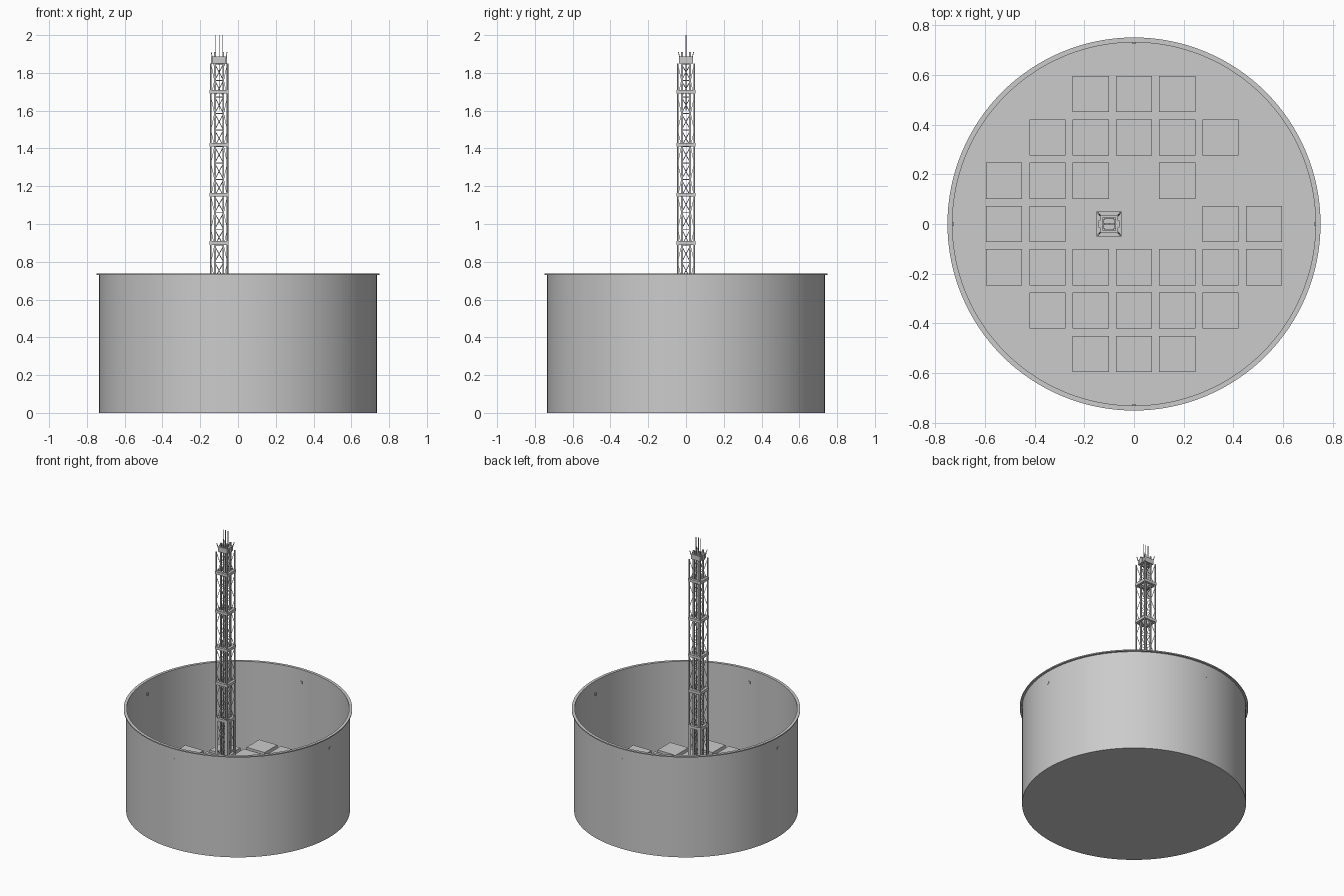
import bpy, bmesh, math
from mathutils import Vector, Matrix

if "Cube" in bpy.data.objects:
    bpy.data.objects.remove(bpy.data.objects["Cube"])

TX = -0.1  # tower centre x


def finish(name, bm, smooth=False):
    bmesh.ops.recalc_face_normals(bm, faces=bm.faces)
    me = bpy.data.meshes.new(name)
    bm.to_mesh(me)
    bm.free()
    ob = bpy.data.objects.new(name, me)
    bpy.context.collection.objects.link(ob)
    if smooth:
        bpy.ops.object.select_all(action='DESELECT')
        ob.select_set(True)
        bpy.context.view_layer.objects.active = ob
        bpy.ops.object.shade_smooth_by_angle(angle=math.radians(30))
    return ob


def box(bm, c, s):
    m = Matrix.Translation(c) @ Matrix.Diagonal((*s, 1))
    bmesh.ops.create_cube(bm, size=1, matrix=m)


def bar(bm, a, b, r, sides=4):
    a, b = Vector(a), Vector(b)
    d = b - a
    m = Matrix.Translation((a + b) / 2) @ d.to_track_quat('Z', 'Y').to_matrix().to_4x4()
    bmesh.ops.create_cone(bm, cap_ends=True, segments=sides, radius1=r, radius2=r,
                          depth=d.length, matrix=m)


def corners(h):
    return [(TX + h * x, h * y) for x, y in ((-1, -1), (1, -1), (1, 1), (-1, 1))]


def square_ring(bm, h, z, w, t):
    # four bars making a square frame with outer half size h
    o = h - w / 2
    for s in (-1, 1):
        box(bm, (TX, s * o, z), (2 * h, w, t))
        box(bm, (TX + s * o, 0, z), (w, 2 * h - 2 * w, t))


# Open tank: revolved wall, floor and flat rim
profile = [(0, 0), (0.735, 0), (0.735, 0.73), (0.75, 0.73), (0.75, 0.738),
           (0.73, 0.738), (0.73, 0.006), (0, 0.006)]
bm = bmesh.new()
vs = [bm.verts.new((r, 0, z)) for r, z in profile]
es = [bm.edges.new(p) for p in zip(vs, vs[1:])]
bmesh.ops.spin(bm, geom=vs + es, cent=(0, 0, 0), axis=(0, 0, 1), angle=2 * math.pi,
               steps=128, use_merge=True)
bmesh.ops.remove_doubles(bm, verts=bm.verts, dist=1e-5)
finish("tank", bm, True)

# Small lugs inside the wall
bm = bmesh.new()
for s in (-1, 1):
    box(bm, (s * 0.73, 0, 0.645), (0.014, 0.012, 0.018))
    box(bm, (0, s * 0.73, 0.645), (0.012, 0.014, 0.018))
finish("wall_lugs", bm)

# Blocks on the tank floor: column indices for each row
rows = {3: (-1, 0, 1), 2: (-2, -1, 0, 1, 2), 1: (-3, -2, -1, 1), 0: (-3, -2, 2, 3),
        -1: range(-3, 4), -2: range(-2, 3), -3: (-1, 0, 1)}
bm = bmesh.new()
for j, cols in rows.items():
    for i in cols:
        box(bm, (i * 0.174, j * 0.174, 0.11), (0.145, 0.145, 0.215))
finish("floor_blocks", bm)

# Outer tower posts
bm = bmesh.new()
for x, y in corners(0.044):
    bar(bm, (x, y, 0.006), (x, y, 1.85), 0.0045, 8)
finish("outer_posts", bm, True)

# Inner tower posts
bm = bmesh.new()
for x, y in corners(0.022):
    box(bm, (x, y, 0.958), (0.01, 0.01, 1.904))
finish("inner_posts", bm)

# Platform frames joining inner and outer posts
bm = bmesh.new()
for z in (0.12, 0.38, 0.64, 0.9, 1.155, 1.42, 1.70):
    square_ring(bm, 0.05, z, 0.018, 0.02)
finish("platform_frames", bm)

# Thin horizontal ties and zigzag bracing
bm = bmesh.new()
step = 0.0875
n = 21
inner, outer = corners(0.024), corners(0.044)
for k in range(n):
    z0, z1 = 0.01 + k * step, 0.01 + (k + 1) * step
    for f in range(4):
        a, b = inner[f], inner[(f + 1) % 4]
        if k % 2:
            a, b = b, a
        bar(bm, (*a, z0), (*b, z1), 0.002)
        bar(bm, (*a, z1), (*b, z1), 0.002)
        # stays from inner to outer posts
        p, q = inner[f], outer[f]
        if k % 2:
            p, q = q, p
        bar(bm, (*p, z0), (*q, z1), 0.0018)
finish("bracing", bm)

# Heavier corner angles around the foot of the tower
bm = bmesh.new()
for sx in (-1, 1):
    for sy in (-1, 1):
        box(bm, (TX + sx * 0.038, sy * 0.048, 0.33), (0.024, 0.003, 0.65))
        box(bm, (TX + sx * 0.048, sy * 0.038, 0.33), (0.003, 0.024, 0.65))
finish("foot_angles", bm)

# Tower head: collar and flared guide fingers
bm = bmesh.new()
square_ring(bm, 0.036, 1.868, 0.012, 0.036)
for sx in (-1, 1):
    for sy in (-1, 1):
        bar(bm, (TX + sx * 0.028, sy * 0.024, 1.84), (TX + sx * 0.042, sy * 0.04, 1.91), 0.0025)
    box(bm, (TX + sx * 0.038, 0, 1.868), (0.008, 0.03, 0.04))
finish("tower_head", bm)

# Thin rods rising from the head
bm = bmesh.new()
for dx in (-0.02, 0, 0.02):
    bar(bm, (TX + dx, 0, 1.6), (TX + dx, 0, 2.0), 0.0018, 6)
for dx in (-0.036, 0.036):
    box(bm, (TX + dx / 2, 0, 1.868), (0.036, 0.008, 0.02))
finish("head_rods", bm)
